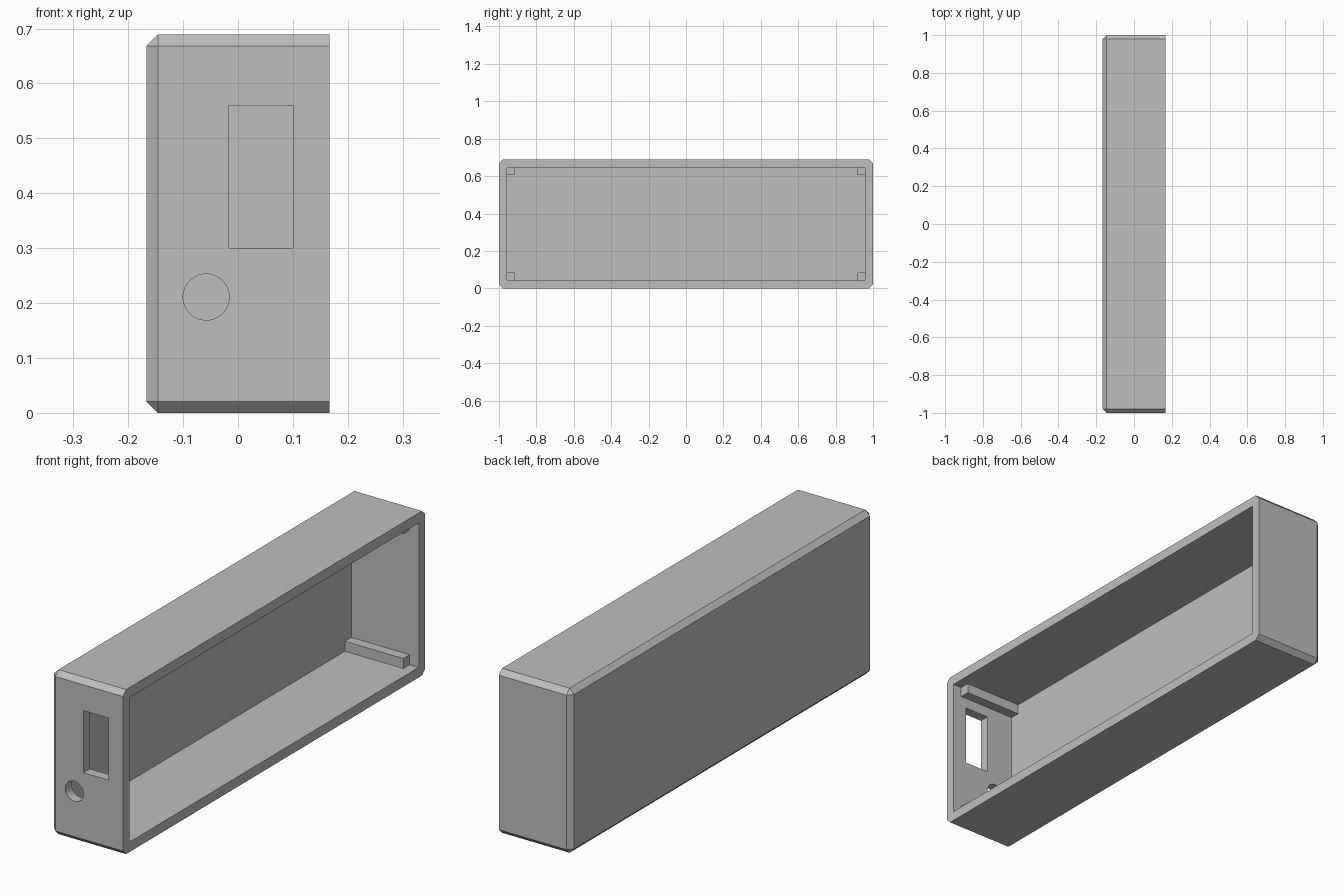
import bpy, bmesh, math

if "Cube" in bpy.data.objects:
    bpy.data.objects.remove(bpy.data.objects["Cube"])

X, Y, H = 0.167, 1.0, 0.689      # half depth, half length, height
WALL, FLOOR, CHAMFER = 0.042, 0.021, 0.021

grey = bpy.data.materials.new("light grey")
grey.diffuse_color = (0.52, 0.52, 0.52, 1)
grey.use_nodes = True
grey.node_tree.nodes["Principled BSDF"].inputs["Base Color"].default_value = grey.diffuse_color


def make_object(name, bm):
    bmesh.ops.recalc_face_normals(bm, faces=bm.faces)
    mesh = bpy.data.meshes.new(name)
    bm.to_mesh(mesh)
    bm.free()
    mesh.materials.append(grey)
    ob = bpy.data.objects.new(name, mesh)
    bpy.context.collection.objects.link(ob)
    return ob


def box_bm(lo, hi):
    bm = bmesh.new()
    bmesh.ops.create_cube(bm, size=1)
    for v in bm.verts:
        v.co = [hi[i] if v.co[i] > 0 else lo[i] for i in range(3)]
    return bm


def cut(target, cutter):
    mod = target.modifiers.new("cut", 'BOOLEAN')
    mod.operation, mod.solver, mod.object = 'DIFFERENCE', 'EXACT', cutter
    cutter.hide_render = True
    bpy.context.view_layer.objects.active = target
    bpy.ops.object.modifier_apply(modifier=mod.name)
    bpy.data.objects.remove(cutter)


# Outer shell: chamfered everywhere except around the open side
bm = box_bm((-X, -Y, 0), (X, Y, H))
edges = [e for e in bm.edges if not all(v.co.x > 0 for v in e.verts)]
bmesh.ops.bevel(bm, geom=edges, offset=CHAMFER, segments=1, affect='EDGES')
shell = make_object("case_shell", bm)

# Cavity, open towards +x
cut(shell, make_object("cavity_cutter", box_bm(
    (-X + FLOOR, -Y + WALL, WALL), (X + 0.1, Y - WALL, H - WALL))))

# Rectangular window in the front end wall
cut(shell, make_object("window_cutter", box_bm(
    (-0.016, -Y - 0.05, 0.30), (0.10, -Y + WALL + 0.02, 0.56))))

# Round hole in the front end wall
bm = bmesh.new()
bmesh.ops.create_cone(bm, cap_ends=True, segments=48, radius1=0.042,
                      radius2=0.042, depth=0.2)
for v in bm.verts:
    x, y, z = v.co
    v.co = (x - 0.058, z - Y, y + 0.211)
cut(shell, make_object("round_hole_cutter", bm))

# Corner posts, stopping short of the rim
for end, sy in (("front", -1), ("back", 1)):
    for level, z in (("lower", WALL), ("upper", H - 2 * WALL)):
        y0, y1 = sorted((sy * (Y - WALL), sy * (Y - 2 * WALL)))
        make_object(f"{end}_{level}_post", box_bm(
            (-X + FLOOR, y0, z), (X - WALL, y1, z + WALL)))
